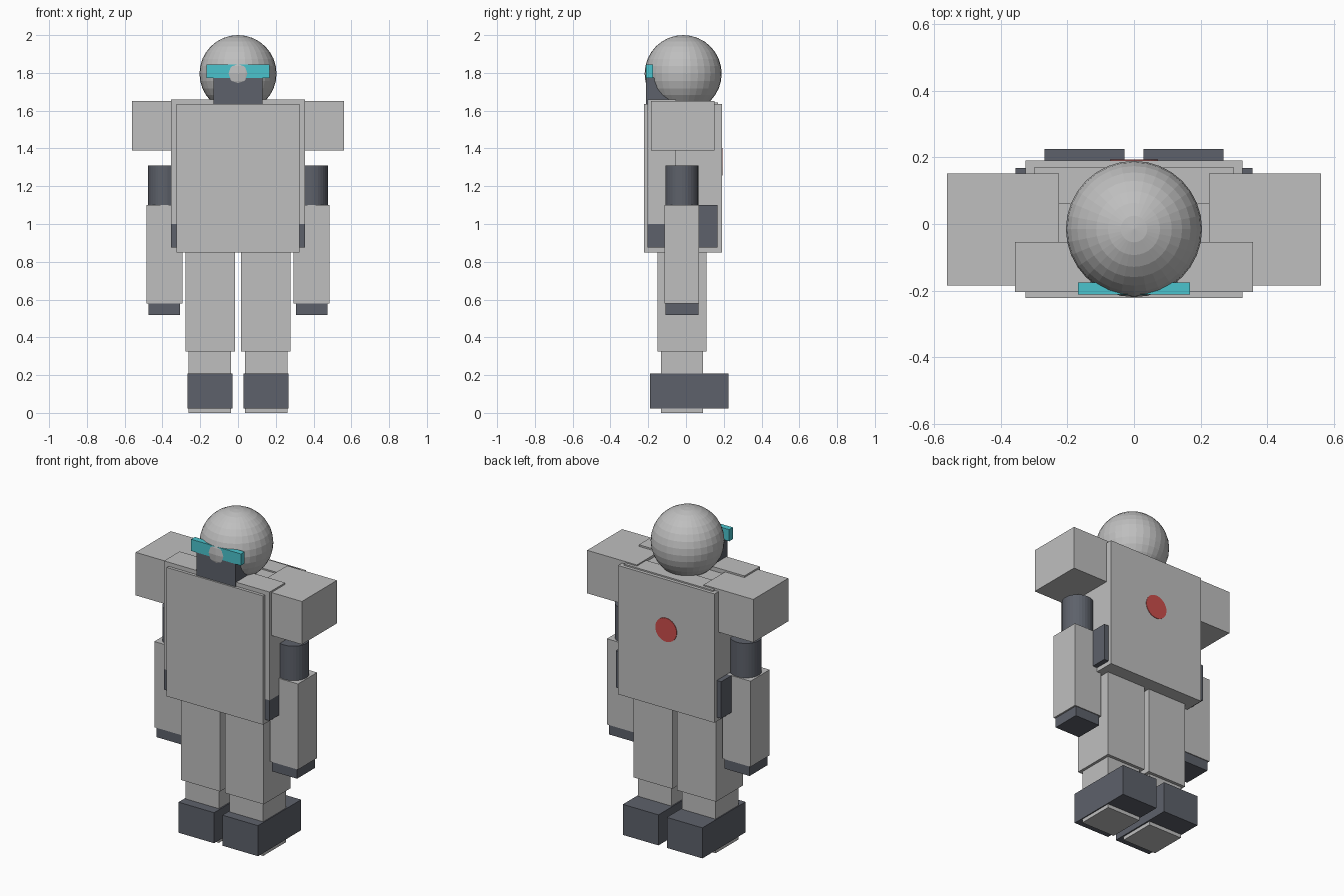
import bpy
import bmesh
from mathutils import Matrix, Vector

cube = bpy.data.objects.get("Cube")
if cube:
    bpy.data.objects.remove(cube, do_unlink=True)


def material(name, rgb):
    mat = bpy.data.materials.new(name)
    mat.use_nodes = True
    mat.diffuse_color = (*rgb, 1)
    mat.node_tree.nodes["Principled BSDF"].inputs["Base Color"].default_value = (*rgb, 1)
    return mat


light = material("light grey", (0.52, 0.52, 0.52))
dark = material("dark slate", (0.11, 0.12, 0.145))
cyan = material("cyan", (0.07, 0.55, 0.61))
red = material("red", (0.6, 0.075, 0.07))


def finish(bm, name, mat):
    mesh = bpy.data.meshes.new(name)
    bm.to_mesh(mesh)
    bm.free()
    mesh.materials.append(mat)
    obj = bpy.data.objects.new(name, mesh)
    bpy.context.collection.objects.link(obj)
    return obj


def box(name, mat, x, y, z):
    """Box from (low, high) ranges on each axis."""
    low, high = (Vector(corner) for corner in zip(x, y, z))
    bm = bmesh.new()
    bmesh.ops.create_cube(bm, size=1)
    bmesh.ops.scale(bm, vec=high - low, verts=bm.verts)
    bmesh.ops.translate(bm, vec=(low + high) / 2, verts=bm.verts)
    return finish(bm, name, mat)


def cylinder(name, mat, centre, radius, depth, axis="Z"):
    turn = Matrix.Rotation(1.570796, 4, "X") if axis == "Y" else Matrix()
    bm = bmesh.new()
    bmesh.ops.create_cone(bm, cap_ends=True, segments=32, radius1=radius, radius2=radius,
                          depth=depth, matrix=Matrix.Translation(centre) @ turn)
    return finish(bm, name, mat)


# Torso: main block, wide chest slab, upper back and belt
box("torso", light, (-0.325, 0.325), (-0.222, 0.19), (0.85, 1.635))
box("chest_slab", light, (-0.356, 0.356), (-0.204, -0.054), (1.0, 1.66))
box("upper_back", light, (-0.3, 0.3), (0.06, 0.17), (1.4, 1.643))
box("belt", dark, (-0.355, 0.355), (-0.203, 0.168), (0.875, 1.1))
cylinder("back_emblem", red, (0, 0.19, 1.33), 0.072, 0.006, "Y")

# Head with mouth guard and visor
bm = bmesh.new()
bmesh.ops.create_uvsphere(bm, u_segments=32, v_segments=16, radius=0.204,
                          matrix=Matrix.Translation((0, -0.015, 1.796)))
finish(bm, "head", light)
box("mouth_guard", dark, (-0.13, 0.13), (-0.212, -0.06), (1.6, 1.775))
box("visor", cyan, (-0.168, 0.168), (-0.212, -0.176), (1.774, 1.845))

# Limbs, built on both sides
for label, s in (("left", 1), ("right", -1)):
    def limb(part, mat, x, y, z):
        box(f"{label}_{part}", mat, sorted((s * x[0], s * x[1])), y, z)

    limb("shoulder", light, (0.225, 0.56), (-0.185, 0.152), (1.388, 1.65))
    cylinder(f"{label}_upper_arm", dark, (s * 0.389, -0.022, 1.195), 0.087, 0.23)
    limb("forearm", light, (0.295, 0.484), (-0.114, 0.07), (0.578, 1.1))
    limb("hand", dark, (0.306, 0.474), (-0.108, 0.065), (0.518, 0.58))
    limb("thigh", light, (0.016, 0.278), (-0.15, 0.108), (0.325, 0.9))
    limb("shin", light, (0.036, 0.262), (-0.132, 0.09), (0, 0.34))
    limb("foot", dark, (0.028, 0.268), (-0.19, 0.225), (0.022, 0.208))
